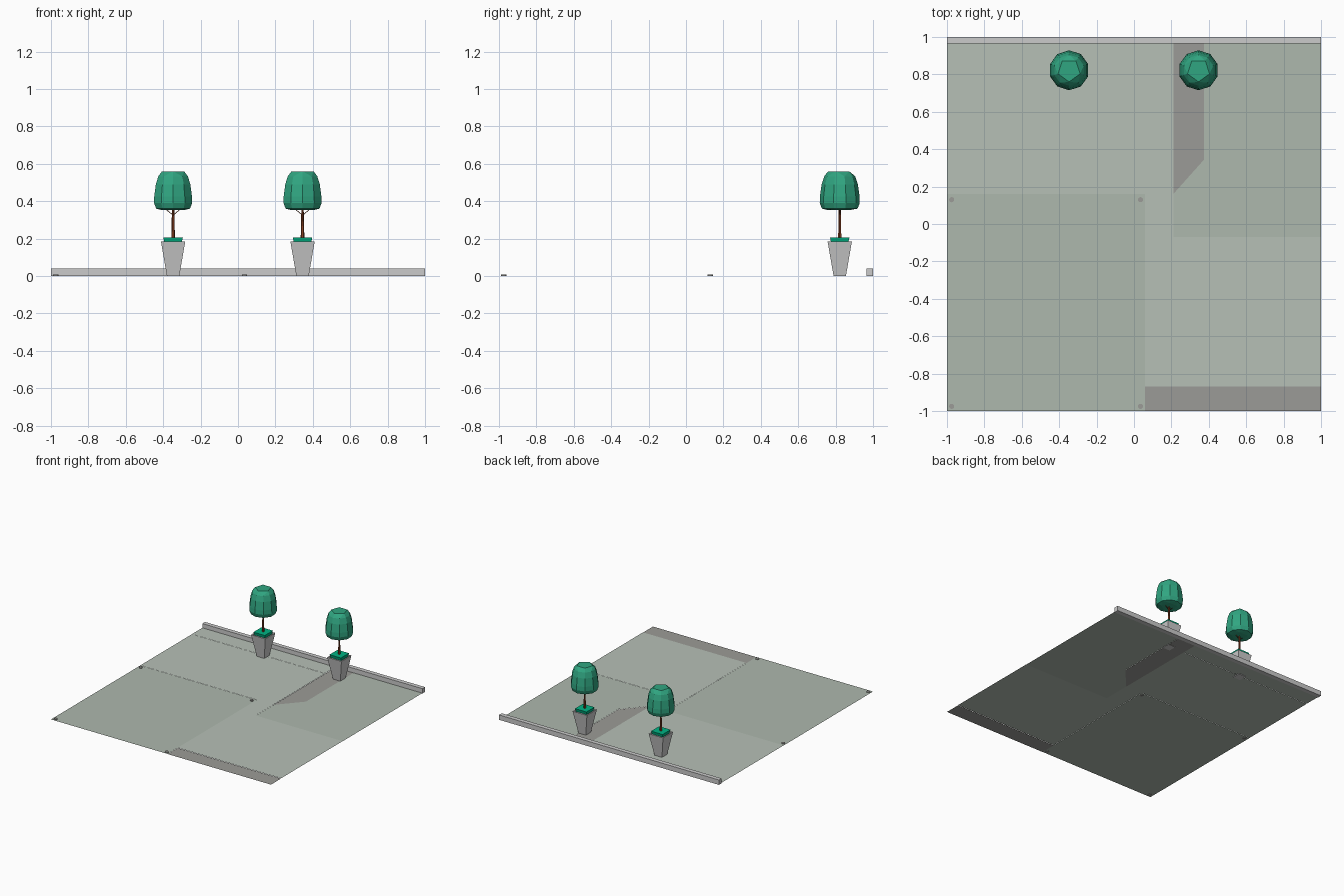
import bpy, bmesh, math

if "Cube" in bpy.data.objects:
    bpy.data.objects.remove(bpy.data.objects["Cube"])


def mat(name, c):
    m = bpy.data.materials.new(name)
    m.diffuse_color = (*c, 1)
    m.use_nodes = True
    m.node_tree.nodes["Principled BSDF"].inputs["Base Color"].default_value = m.diffuse_color
    return m


LAWN = mat("lawn_green", (0.42, 0.48, 0.42))
PALE = mat("pale_green", (0.47, 0.53, 0.47))
PATH = mat("path_grey", (0.33, 0.33, 0.31))
LEAF = mat("leaf_green", (0.03, 0.38, 0.22))
MOSS = mat("moss_green", (0.0, 0.45, 0.23))
BARK = mat("bark_brown", (0.24, 0.05, 0.015))


def finish(name, bm, m=None):
    me = bpy.data.meshes.new(name)
    bm.to_mesh(me)
    bm.free()
    ob = bpy.data.objects.new(name, me)
    bpy.context.collection.objects.link(ob)
    if m:
        me.materials.append(m)
    return ob


def sheet(name, pts, z, m):
    bm = bmesh.new()
    bm.faces.new([bm.verts.new((x, y, z)) for x, y in pts])
    return finish(name, bm, m)


def rect(x0, x1, y0, y1):
    return [(x0, y0), (x1, y0), (x1, y1), (x0, y1)]


def ring(n, r, z, turn=0):
    return [(r * math.cos(turn + math.tau * i / n),
             r * math.sin(turn + math.tau * i / n), z) for i in range(n)]


def loft(name, rings, m=None, loc=(0, 0, 0)):
    bm = bmesh.new()
    vs = [[bm.verts.new(p) for p in r] for r in rings]
    n = len(vs[0])
    for a, b in zip(vs, vs[1:]):
        for i in range(n):
            j = (i + 1) % n
            bm.faces.new((a[i], a[j], b[j], b[i]))
    bm.faces.new(vs[0][::-1])
    bm.faces.new(vs[-1])
    ob = finish(name, bm, m)
    ob.location = loc
    return ob


def square(half, z):
    return ring(4, half * math.sqrt(2), z, math.pi / 4)


# Ground sheets
sheet("front_left_lawn", rect(-1, 0.06, -1, 0.16), 0.003, LAWN)
sheet("back_left_lawn", rect(-1, 0.21, 0.16, 0.83), 0.004, PALE)
sheet("back_left_border", rect(-1, 0.21, 0.83, 0.97), 0.005, PALE)
sheet("link_paving", rect(0.06, 0.21, -0.07, 0.16), 0.004, PALE)
sheet("front_right_paving", rect(0.06, 1, -0.87, -0.07), 0.004, PALE)
sheet("back_right_lawn", [(0.21, -0.07), (1, -0.07), (1, 0.97), (0.375, 0.97),
                          (0.375, 0.345), (0.21, 0.16)], 0.003, LAWN)
sheet("path", [(0.21, 0.16), (0.375, 0.345), (0.375, 0.97), (0.21, 0.97)], 0.002, PATH)
sheet("front_strip", rect(0.06, 1, -1, -0.87), 0.002, PATH)

# Back kerb
loft("back_kerb", [[(x, y, z) for x, y in rect(-1, 1, 0.965, 1)] for z in (0, 0.04)])

# Corner markers
for x in (-0.975, 0.035):
    for y in (-0.975, 0.13):
        loft("corner_marker", [ring(12, 0.014, 0.0), ring(12, 0.014, 0.008)], PATH, (x, y, 0))


def potted_tree(x, y):
    loc = (x, y, 0)
    # Tapered square pot with recessed mouth
    loft("pot", [square(0.033, 0), square(0.065, 0.185), square(0.055, 0.185),
                 square(0.052, 0.17)], None, loc)
    loft("pot_moss", [square(0.044, 0.171), square(0.052, 0.205)], MOSS, loc)
    loft("trunk", [ring(6, 0.01, 0.2), ring(6, 0.007, 0.32), ring(6, 0.006, 0.37)], BARK, loc)
    # Side branches
    for s in (-1, 1):
        a = ring(4, 0.003, 0.325)
        b = [(px + s * 0.04, py, pz + 0.033) for px, py, pz in a]
        loft("branch", [a, b], BARK, loc)
    # Faceted crown: five-sided caps, ten-sided waist
    bm = bmesh.new()
    t = math.pi / 10
    for r in (ring(5, 0.062, 0.352, -math.pi / 2), ring(10, 0.095, 0.36, t),
              ring(10, 0.107, 0.39, t), ring(10, 0.106, 0.425, t),
              ring(10, 0.097, 0.49, t), ring(10, 0.083, 0.533, t),
              ring(5, 0.062, 0.56, -math.pi / 2)):
        for p in r:
            bm.verts.new(p)
    bmesh.ops.convex_hull(bm, input=bm.verts[:])
    bmesh.ops.dissolve_limit(bm, angle_limit=math.radians(3),
                             verts=bm.verts[:], edges=bm.edges[:])
    bmesh.ops.recalc_face_normals(bm, faces=bm.faces[:])
    finish("crown", bm, LEAF).location = loc


for x in (-0.347, 0.345):
    potted_tree(x, 0.822)
